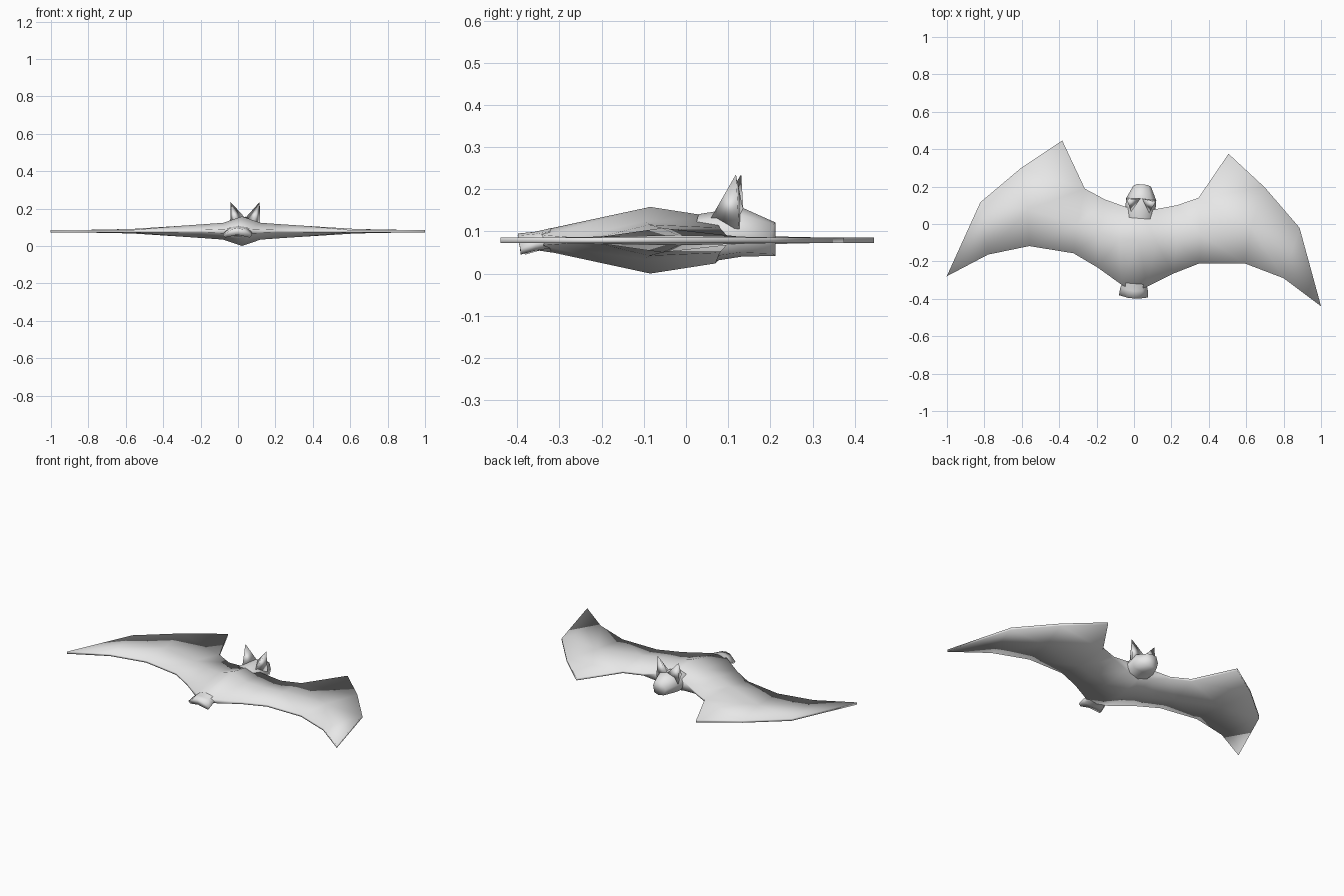
import bpy, bmesh, math

if "Cube" in bpy.data.objects:
    bpy.data.objects.remove(bpy.data.objects["Cube"])

ZC = 0.079                       # height of the wing plane
PIVOT = (0.028, 0.0, 0.0)        # the bat is turned slightly about z
TURN = math.radians(-4.57)
RIM = 0.007                      # half thickness of the wing edge

grey = bpy.data.materials.new("light_grey")
grey.diffuse_color = (0.8, 0.8, 0.8, 1)
grey.use_nodes = True
grey.node_tree.nodes["Principled BSDF"].inputs["Base Color"].default_value = grey.diffuse_color


def finish(name, bm):
    """Turn half a part into a mirrored, smooth object."""
    bmesh.ops.recalc_face_normals(bm, faces=bm.faces)
    me = bpy.data.meshes.new(name)
    bm.to_mesh(me)
    bm.free()
    me.materials.append(grey)
    for p in me.polygons:
        p.use_smooth = True
    ob = bpy.data.objects.new(name, me)
    bpy.context.collection.objects.link(ob)
    ob.location = PIVOT
    ob.rotation_euler.z = TURN
    m = ob.modifiers.new("mirror", 'MIRROR')
    m.use_clip = True
    m.merge_threshold = 0.0005
    return ob


def loft(bm, rings):
    """Skin open half rings, each a list of (x, y, z)."""
    vs = [[bm.verts.new(p) for p in r] for r in rings]
    for a, b in zip(vs, vs[1:]):
        for i in range(len(a) - 1):
            bm.faces.new((a[i], a[i + 1], b[i + 1], b[i]))
    return vs


# Body and wings: back edge, ridge and front edge of each column (x, y, half height)
back = [(0, .07, .055), (.085, .087, .030), (.193, .116, RIM), (.305, .165, RIM),
        (.654, .248, RIM)]
ridge = [(0, -.085, .079), (.10, -.09, .045), (.21, -.07, .037), (.33, -.03, .029),
         (.60, .03, .012)]
front = [(0, -.36, .020), (.069, -.331, .012), (.2025, -.25, RIM), (.338, -.184, RIM),
         (.577, -.1645, RIM)]
peak, bend = (.446, .412, RIM), (.856, .048, RIM)
tip, elbow = (1.004, -.361, RIM), (.793, -.2275, RIM)

bm = bmesh.new()
outlines = []
for s in (1, -1):
    def v(p):
        return bm.verts.new((p[0], p[1], ZC + s * p[2]))
    B, R, F = ([v(p) for p in row] for row in (back, ridge, front))
    pk, bd, tp, el = v(peak), v(bend), v(tip), v(elbow)
    for i in range(4):
        bm.faces.new((B[i], B[i + 1], R[i + 1], R[i]))
        bm.faces.new((R[i], R[i + 1], F[i + 1], F[i]))
    for f in ((B[3], pk, B[4]), (B[4], bd, R[4]), (R[4], bd, el), (R[4], el, F[4]),
              (bd, tp, el)):
        bm.faces.new(f)
    outlines.append(B[:4] + [pk, B[4], bd, tp, el] + F[::-1])
top, low = outlines
for i in range(len(top) - 1):    # thin rim all round
    bm.faces.new((top[i], top[i + 1], low[i + 1], low[i]))
finish("body_and_wings", bm)

# Head: half rings from neck to snout
bm = bmesh.new()
rings = loft(bm, [
    [(0, .03, .141), (.055, .03, .125), (.080, .03, .080), (.050, .03, .035), (0, .03, .024)],
    [(0, .132, .157), (.055, .132, .140), (.081, .132, .100), (.065, .132, .050), (0, .132, .040)],
    [(0, .213, .121), (.030, .211, .117), (.047, .203, .085), (.035, .208, .047), (0, .213, .042)]])
bm.faces.new(rings[-1])
finish("head", bm)

# Ears: one pointed pyramid per side with a steep back
bm = bmesh.new()
a, b, c, d = [bm.verts.new(p) for p in (
    (.078, .125, .235), (.004, .136, .154), (.081, .133, .105), (.045, .056, .120))]
for f in ((a, b, c), (a, c, d), (a, d, b), (b, d, c)):
    bm.faces.new(f)
finish("ears", bm)

# Tail with two small feet at its lower corners
bm = bmesh.new()
rings = loft(bm, [
    [(0, -.32, .108), (.045, -.32, .100), (.066, -.32, .080), (.050, -.32, .060), (0, -.32, .050)],
    [(0, -.36, .099), (.042, -.355, .094), (.074, -.350, .072), (.060, -.355, .054), (0, -.36, .056)],
    [(0, -.399, .095), (.030, -.398, .090), (.078, -.388, .058), (.066, -.388, .045), (0, -.395, .060)]])
bm.faces.new(rings[-1])
finish("tail_and_feet", bm)
